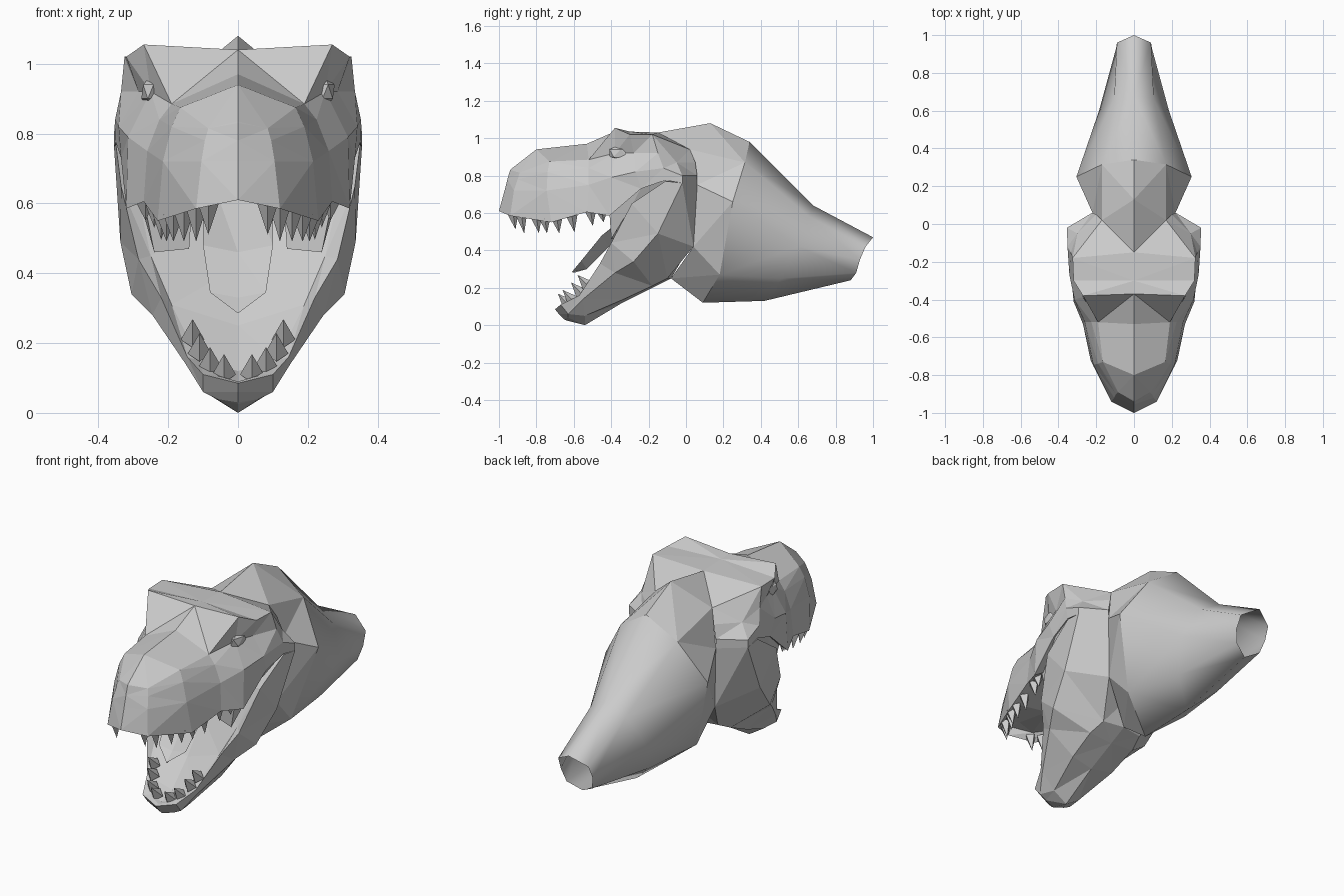
import bpy, bmesh
from mathutils import Vector


def make_object(name, bm, smooth=False):
    bmesh.ops.remove_doubles(bm, verts=bm.verts, dist=0.0005)
    bmesh.ops.recalc_face_normals(bm, faces=bm.faces)
    me = bpy.data.meshes.new(name)
    bm.to_mesh(me)
    bm.free()
    for p in me.polygons:
        p.use_smooth = smooth
    ob = bpy.data.objects.new(name, me)
    bpy.context.collection.objects.link(ob)
    return ob


def loft(name, halves, smooth=False):
    """Skin half sections (each starts and ends on x = 0), mirrored in x."""
    bm = bmesh.new()
    rings = []
    for half in halves:
        full = list(half) + [(-x, y, z) for x, y, z in reversed(half[1:-1])]
        rings.append([bm.verts.new(p) for p in full])
    for a, b in zip(rings, rings[1:]):
        n = len(a)
        for i in range(n):
            j = (i + 1) % n
            # split on the shorter diagonal so both sides stay symmetric
            if (a[i].co - b[j].co).length < (a[j].co - b[i].co).length:
                tris = (a[i], a[j], b[j]), (a[i], b[j], b[i])
            else:
                tris = (a[i], a[j], b[i]), (a[j], b[j], b[i])
            for t in tris:
                bm.faces.new(t)
    return make_object(name, bm, smooth)


def with_palate(s):
    # fold the section inward under the lip to make the roof of the mouth
    x, y, z = s[-1]
    return list(s) + [(x * 0.78, y + 0.02, z + 0.04), (0, y + 0.03, z + 0.06)]


# Skull: crown, crown edge, orbit, side, lip
snout = [
    [(0, -.94, .83), (0, -.94, .83), (0, -.955, .78), (0, -.97, .72), (0, -1, .61)],
    [(0, -.935, .835), (.085, -.89, .815), (.095, -.90, .78), (.105, -.92, .72), (.12, -.94, .585)],
    [(0, -.80, .94), (.165, -.73, .875), (.19, -.74, .82), (.215, -.745, .72), (.23, -.72, .55)],
    [(0, -.53, .97), (.19, -.52, .885), (.225, -.52, .84), (.26, -.52, .75), (.27, -.53, .605)],
    [(0, -.37, 1.04), (.27, -.38, 1.055), (.25, -.38, .92), (.315, -.40, .79), (.32, -.41, .585)],
]
braincase = [
    [(0, -.30, 1.035), (.32, -.30, 1.02), (.285, -.28, .92), (.342, -.27, .82), (.335, -.24, .73)],
    [(0, -.15, 1.03), (.325, -.18, 1.02), (.335, -.15, .92), (.352, -.12, .84), (.35, -.11, .775)],
    [(0, .13, 1.08), (.17, .02, .94), (.30, -.05, .87), (.355, -.02, .80), (.355, -.02, .76)],
    [(0, .13, 1.08), (.17, .02, .94), (.20, .05, .87), (.22, .06, .80), (.22, .06, .75)],
]
loft("skull", [with_palate(s) for s in snout + braincase])

# Lower jaw: keel, keel edge, outer side, rim, inner rim, mouth floor
jaw_front = [
    [(0, -.65, .03), (0, -.65, .03), (0, -.68, .06), (0, -.70, .085), (0, -.68, .09), (0, -.66, .085)],
    [(0, -.64, .025), (.06, -.63, .04), (.10, -.63, .06), (.10, -.67, .11), (.07, -.65, .11), (0, -.65, .09)],
    [(0, -.54, 0), (.08, -.54, .05), (.15, -.55, .14), (.145, -.57, .16), (.11, -.56, .15), (0, -.56, .12)],
    [(0, -.34, .12), (.13, -.33, .14), (.245, -.38, .28), (.22, -.46, .33), (.19, -.43, .31), (0, -.43, .25)],
]
jaw_back = [
    [(0, -.18, .20), (.14, -.18, .21), (.305, -.28, .34), (.285, -.40, .44), (.25, -.36, .45), (0, -.30, .42)],
    [(0, -.08, .25), (.12, -.10, .25), (.337, -.15, .49), (.335, -.29, .65), (.29, -.27, .64), (0, -.20, .58)],
    [(0, .02, .42), (.20, .04, .42), (.355, -.02, .76), (.35, -.11, .77), (.29, -.10, .77), (0, -.10, .72)],
    [(0, .04, .72), (.22, .06, .75), (.22, .06, .75), (.355, -.02, .76), (.29, -.05, .77), (0, -.08, .74)],
]
loft("lower_jaw", jaw_front + jaw_back)

# Cheek lining: skin between the upper lip and the jaw, folded inward in front
bm = bmesh.new()
upper = [(.13, -.37, .62), (.27, -.41, .61), (.325, -.24, .735), (.345, -.11, .777)]
lower = [(.14, -.37, .47), (.24, -.40, .46), (.29, -.29, .64), (.335, -.11, .765)]
for s in (1, -1):
    rows = [[bm.verts.new((s * x, y, z)) for x, y, z in row] for row in (upper, lower)]
    for i in range(3):
        bm.faces.new((rows[0][i], rows[0][i + 1], rows[1][i + 1], rows[1][i]))
make_object("cheek_lining", bm)

# Tongue
loft("tongue", [
    [(0, -.61, .285), (0, -.61, .285), (0, -.60, .28)],
    [(0, -.56, .33), (.08, -.56, .345), (0, -.53, .30)],
    [(0, -.45, .46), (.10, -.45, .48), (0, -.41, .42)],
    [(0, -.10, .76), (.10, -.10, .74), (0, -.10, .70)],
])

# Nape (flat) and neck (smooth, open at the end)
collar = [(0, .34, .98), (.17, .315, .87), (.305, .25, .66), (.19, .18, .27), (0, .09, .12)]
loft("nape", [
    [(0, .13, 1.08), (.17, .02, .94), (.22, .06, .75), (.20, .04, .42), (0, -.08, .25)],
    collar,
])
loft("neck", [
    collar,
    [(0, .68, .64), (.105, .66, .58), (.185, .60, .42), (.13, .51, .25), (0, .42, .13)],
    [(0, 1.0, .47), (.09, .96, .42), (.095, .93, .35), (.075, .91, .28), (0, .88, .24)],
], smooth=True)


# Teeth: four sided spikes along each lip, mirrored
def teeth(name, spots, lean, radius):
    bm = bmesh.new()
    for x, y, z, length in spots:
        for s in (1, -1):
            base = Vector((s * x, y, z))
            axis = Vector((s * lean[0], lean[1], lean[2])).normalized()
            u = axis.cross(Vector((1, 0, 0))).normalized()
            v = axis.cross(u)
            tip = bm.verts.new(base + axis * length)
            ring = [bm.verts.new(base + d * radius) for d in (u, v, -u, -v)]
            bm.faces.new(ring)
            for i in range(4):
                bm.faces.new((ring[i], ring[(i + 1) % 4], tip))
    return make_object(name, bm)


teeth("upper_teeth", [
    (.085, -.925, .60, .09), (.12, -.88, .59, .10), (.155, -.80, .58, .09), (.185, -.755, .57, .08),
    (.205, -.69, .57, .08), (.22, -.61, .585, .09), (.24, -.51, .61, .08), (.265, -.45, .61, .06),
], (0, .15, -1), .03)
teeth("lower_teeth", [
    (.04, -.63, .11, .08), (.08, -.605, .13, .08), (.11, -.56, .17, .08), (.13, -.525, .21, .08),
], (0, -.7, .75), .034)

# Eyes: faceted, set in the orbits
bm = bmesh.new()
for s in (1, -1):
    ball = bmesh.ops.create_icosphere(bm, subdivisions=1, radius=1)["verts"]
    for v in ball:
        v.co = Vector((s * .25 + v.co.x * .03, -.35 + v.co.y * .07, .92 + v.co.z * .045))
make_object("eyes", bm)
